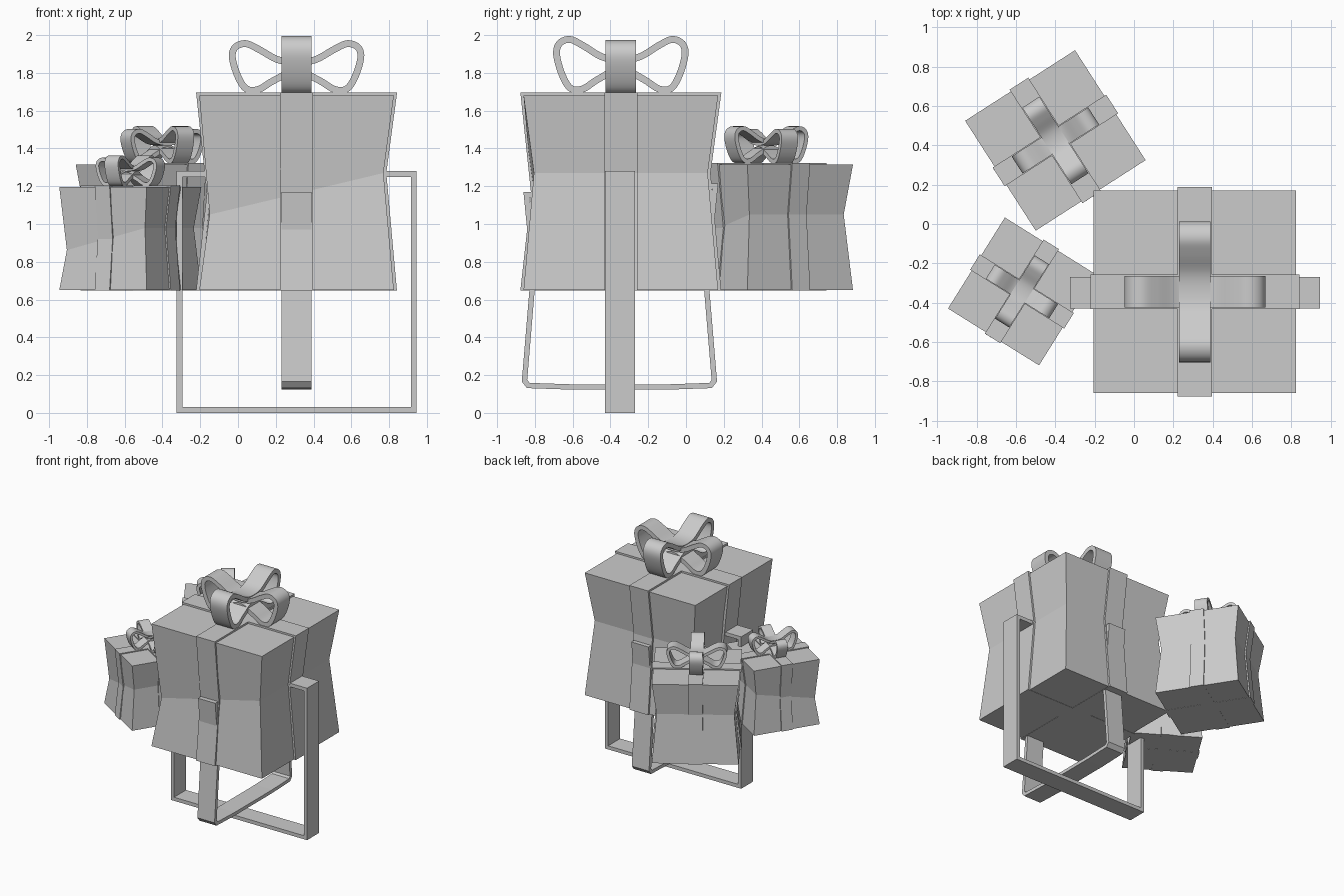
import bpy, math
from mathutils import Vector, Matrix

if "Cube" in bpy.data.objects:
    bpy.data.objects.remove(bpy.data.objects["Cube"])

BASE = 0.65            # height of the box undersides
HALF, WAIST, TALL = 0.515, 0.46, 1.03   # unit box proportions
LOW, HIGH = 0.40, 0.62                  # waist heights (one corner is lower)


def make(name, verts, faces, matrix, smooth=False):
    mesh = bpy.data.meshes.new(name)
    mesh.from_pydata(verts, [], faces)
    mesh.validate()
    obj = bpy.data.objects.new(name, mesh)
    bpy.context.collection.objects.link(obj)
    obj.matrix_world = matrix
    if smooth:
        mesh.shade_smooth()
        mesh.set_sharp_from_angle(angle=math.radians(35))
    return obj


def strip(name, path, width, thick, matrix, along_x=True, closed=False, smooth=False):
    """Flat tape of given width swept along a 2D path with mitred corners."""
    pts = [Vector(p) for p in path]
    n = len(pts)
    verts, faces = [], []
    for i, p in enumerate(pts):
        a = pts[i - 1] if closed or i > 0 else None
        b = pts[(i + 1) % n] if closed or i < n - 1 else None
        d1 = (p - a).normalized() if a is not None else (b - p).normalized()
        d2 = (b - p).normalized() if b is not None else d1
        n1, n2 = Vector((-d1.y, d1.x)), Vector((-d2.y, d2.x))
        m = (n1 + n2).normalized()
        m = m * (thick / 2 / max(m.dot(n1), 0.4))
        for side, w in ((1, -1), (1, 1), (-1, 1), (-1, -1)):
            q = p + m * side
            c = w * width / 2
            verts.append((q.x, c, q.y) if along_x else (-c, q.x, q.y))
    for i in range(n if closed else n - 1):
        j = (i + 1) % n
        for k in range(4):
            l = (k + 1) % 4
            faces.append((i * 4 + k, j * 4 + k, j * 4 + l, i * 4 + l))
    if not closed:
        faces += [(0, 1, 2, 3), tuple(n * 4 - 1 - k for k in range(4))]
    return make(name, verts, faces, matrix, smooth)


def smooth_loop(pts, steps=5):
    """Closed Catmull-Rom curve through the points."""
    out, n = [], len(pts)
    P = [Vector(p) for p in pts]
    for i in range(n):
        a, b, c, d = P[i - 1], P[i], P[(i + 1) % n], P[(i + 2) % n]
        for s in range(steps):
            t = s / steps
            out.append(0.5 * (2 * b + (c - a) * t + (2 * a - 5 * b + 4 * c - d) * t ** 2
                              + (3 * b - a - 3 * c + d) * t ** 3))
    return out


# bow outline: right half mirrored into a closed butterfly loop
half_bow = [(0, .175), (.1, .19), (.2, .245), (.27, .275), (.325, .255), (.34, .2),
            (.31, .1), (.265, .035), (.2, .033), (.12, .08), (0, .13)]
bow_path = half_bow + [(-u, z) for u, z in half_bow[-2:0:-1]]


def gift(prefix, x, y, scale, angle):
    mat = (Matrix.Translation((x, y, BASE)) @ Matrix.Rotation(math.radians(angle), 4, 'Z')
           @ Matrix.Scale(scale, 4))
    # pinched box with slanted waist
    corners = [(-1, -1), (1, -1), (1, 1), (-1, 1)]
    verts = [(a * HALF, b * HALF, 0) for a, b in corners]
    verts += [(a * WAIST, b * WAIST, LOW if i == 0 else HIGH) for i, (a, b) in enumerate(corners)]
    verts += [(a * HALF, b * HALF, TALL) for a, b in corners]
    faces = [(3, 2, 1, 0), (8, 9, 10, 11)]
    for r in (0, 4):
        faces += [(r + i, r + (i + 1) % 4, r + 4 + (i + 1) % 4, r + 4 + i) for i in range(4)]
    make(prefix + "_box", verts, faces, mat)

    # ribbons wrapped both ways and the two crossed bow loops
    wrap = [(-HALF, .013), (HALF, .013), (WAIST, HIGH), (HALF, TALL), (-HALF, TALL),
            (-WAIST, (LOW + HIGH) / 2)]
    for label, along_x, lift in (("side", True, 1.0), ("front", False, 1.08)):
        strip(f"{prefix}_{label}_ribbon", wrap, .175, .03, mat, along_x, closed=True)
        loop = smooth_loop([(u, TALL + z * lift) for u, z in bow_path])
        strip(f"{prefix}_{label}_bow", loop, .16, .036, mat, along_x, closed=True, smooth=True)


gift("large_gift", 0.31, -0.345, 1.0, 0)
gift("back_gift", -0.40, 0.425, 0.645, 32.7)
gift("small_gift", -0.57, -0.343, 0.53, -32)

# loose hanging straps under the large gift
wide_strap = [(.77, 1.265), (.93, 1.265), (.93, .015), (-.31, .015), (-.31, 1.265), (-.14, 1.265)]
strip("wide_hanging_strap", wide_strap, .16, .03, Matrix.Translation((0, -.35, 0)))

narrow_strap = [(-.79, 1.155), (-.845, 1.155), (-.825, .95), (-.815, .65), (-.855, .17),
                (-.835, .145), (-.6, .137), (-.1, .137), (.13, .145), (.15, .17),
                (.11, .65), (.13, .95), (.155, 1.2), (.09, 1.2)]
strip("narrow_hanging_strap", narrow_strap, .16, .028, Matrix.Translation((.31, 0, 0)), along_x=False)

# make all faces point outward
import bmesh
for obj in bpy.context.collection.objects:
    bm = bmesh.new()
    bm.from_mesh(obj.data)
    bmesh.ops.recalc_face_normals(bm, faces=bm.faces)
    bm.to_mesh(obj.data)
    bm.free()
